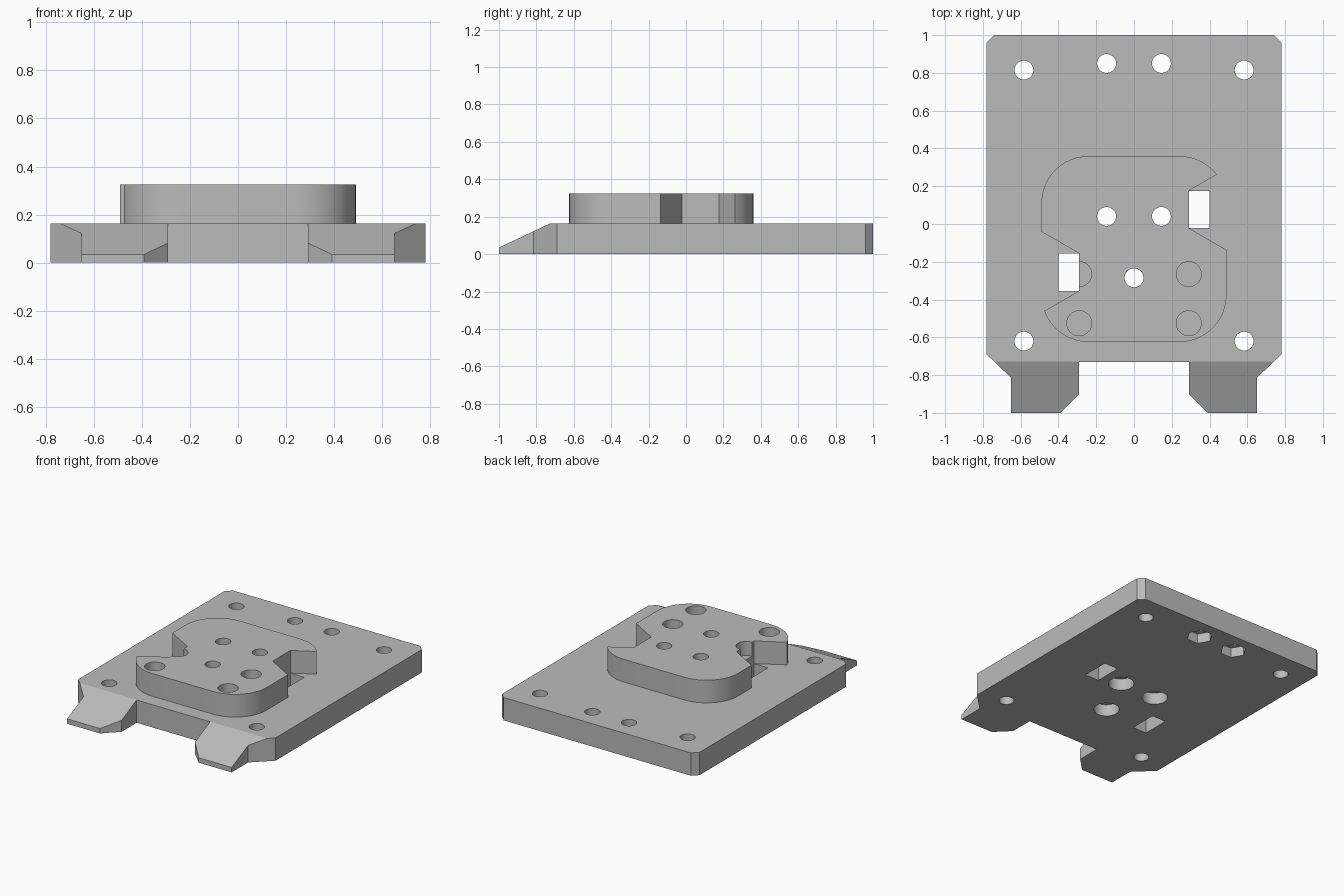
import bpy, bmesh
from math import sin, cos, pi, radians
from mathutils import Matrix

if "Cube" in bpy.data.objects:
    bpy.data.objects.remove(bpy.data.objects["Cube"], do_unlink=True)

GREY = (0.5, 0.5, 0.5, 1)
PLATE_TOP, PAD_TOP = 0.163, 0.325
grey = bpy.data.materials.new("plain grey")
grey.use_nodes = True
grey.diffuse_color = GREY
grey.node_tree.nodes["Principled BSDF"].inputs["Base Color"].default_value = GREY


def arc(cx, cy, r, start, steps=12, sweep=pi / 2):
    return [(cx + r * cos(start + sweep * i / steps),
             cy + r * sin(start + sweep * i / steps)) for i in range(steps + 1)]


def circle(cx, cy, r, sides=32):
    return arc(cx, cy, r, 0, sides, 2 * pi)[:-1]


def prisms(name, outlines, z0, z1):
    """One object holding an upright prism for every outline."""
    bm = bmesh.new()
    for outline in outlines:
        face = bm.faces.new([bm.verts.new((x, y, z0)) for x, y in outline])
        up = bmesh.ops.extrude_face_region(bm, geom=[face])["geom"]
        bmesh.ops.translate(bm, vec=(0, 0, z1 - z0),
                            verts=[v for v in up if isinstance(v, bmesh.types.BMVert)])
    bmesh.ops.recalc_face_normals(bm, faces=bm.faces)
    mesh = bpy.data.meshes.new(name)
    bm.to_mesh(mesh)
    bm.free()
    mesh.materials.append(grey)
    obj = bpy.data.objects.new(name, mesh)
    bpy.context.collection.objects.link(obj)
    return obj


def cut(obj, cutter):
    cutter.hide_render = True
    bpy.context.view_layer.update()
    mod = obj.modifiers.new("cut", 'BOOLEAN')
    mod.operation, mod.solver, mod.object = 'DIFFERENCE', 'EXACT', cutter
    bpy.context.view_layer.objects.active = obj
    bpy.ops.object.modifier_apply(modifier=mod.name)


# Base plate with clipped back corners and two front feet
half = [(0.29, -0.73), (0.29, -0.90), (0.39, -1), (0.65, -1), (0.65, -0.815),
        (0.78, -0.69), (0.78, 0.96), (0.74, 1)]
plate = prisms("base_plate", [half + [(-x, y) for x, y in reversed(half)]], 0, PLATE_TOP)

# Raised pad with rounded corners
R = 0.25
pad_outline = (arc(0.24, 0.11, R, 0) + arc(-0.24, 0.11, R, pi / 2)
               + arc(-0.24, -0.375, R, pi) + arc(0.24, -0.375, R, 1.5 * pi))
pad = prisms("raised_pad", [pad_outline], PLATE_TOP, PAD_TOP)

# Sloping tops of the feet
wedge = prisms("foot_slope_cutter", [[(-1.05, 0.0114), (-0.65, 0.2), (-1.05, 0.2)]], -1, 1)
wedge.data.transform(Matrix(((0, 0, 1, 0), (1, 0, 0, 0), (0, 1, 0, 0), (0, 0, 0, 1))))

# Flared side notches in the pad and strap slots through the plate
notches, slots = [], []
for side, cy in ((1, 0.077), (-1, -0.255)):
    w = 0.099
    notches.append([(side * 0.29, cy + w), (side * 0.59, cy + w + 0.173),
                    (side * 0.59, cy - w - 0.173), (side * 0.29, cy - w)])
    slots.append([(side * x, cy + y) for x, y in ((0.29, w), (0.4, w), (0.4, -w), (0.29, -w))])
notch_cutter = prisms("notch_cutter", notches, 0.1, 0.5)
slot_cutter = prisms("slot_cutter", slots, -0.1, 0.5)

# Screw holes, with hex and round pockets underneath
centre = [(-0.145, 0.04), (0.145, 0.04), (0, -0.285)]
back = [(-0.145, 0.85), (0.145, 0.85)]
corners = [(s * 0.583, y) for s in (-1, 1) for y in (0.815, -0.62)]
screw_cutter = prisms("screw_hole_cutter",
                      [circle(x, y, 0.05) for x, y in centre + back + corners], -0.1, 0.5)
round_cutter = prisms("round_pocket_cutter", [circle(x, y, 0.085) for x, y in centre], -0.1, 0.085)
hex_cutter = prisms("hex_pocket_cutter", [circle(x, y, 0.087, 6) for x, y in back], -0.1, 0.07)

# Blind holes in the pad
blind_cutter = prisms("blind_hole_cutter", [circle(s * 0.29, y, 0.066) for s in (-1, 1)
                                            for y in (-0.265, -0.525)], 0.225, 0.5)

for c in (wedge, slot_cutter, screw_cutter, round_cutter, hex_cutter):
    cut(plate, c)
for c in (notch_cutter, screw_cutter, blind_cutter):
    cut(pad, c)
for c in (wedge, slot_cutter, screw_cutter, round_cutter, hex_cutter, notch_cutter, blind_cutter):
    bpy.data.objects.remove(c, do_unlink=True)

# Smooth the curved walls, keep real edges sharp
for obj in (plate, pad):
    bpy.ops.object.select_all(action='DESELECT')
    obj.select_set(True)
    bpy.context.view_layer.objects.active = obj
    bpy.ops.object.shade_smooth_by_angle(angle=radians(25))
